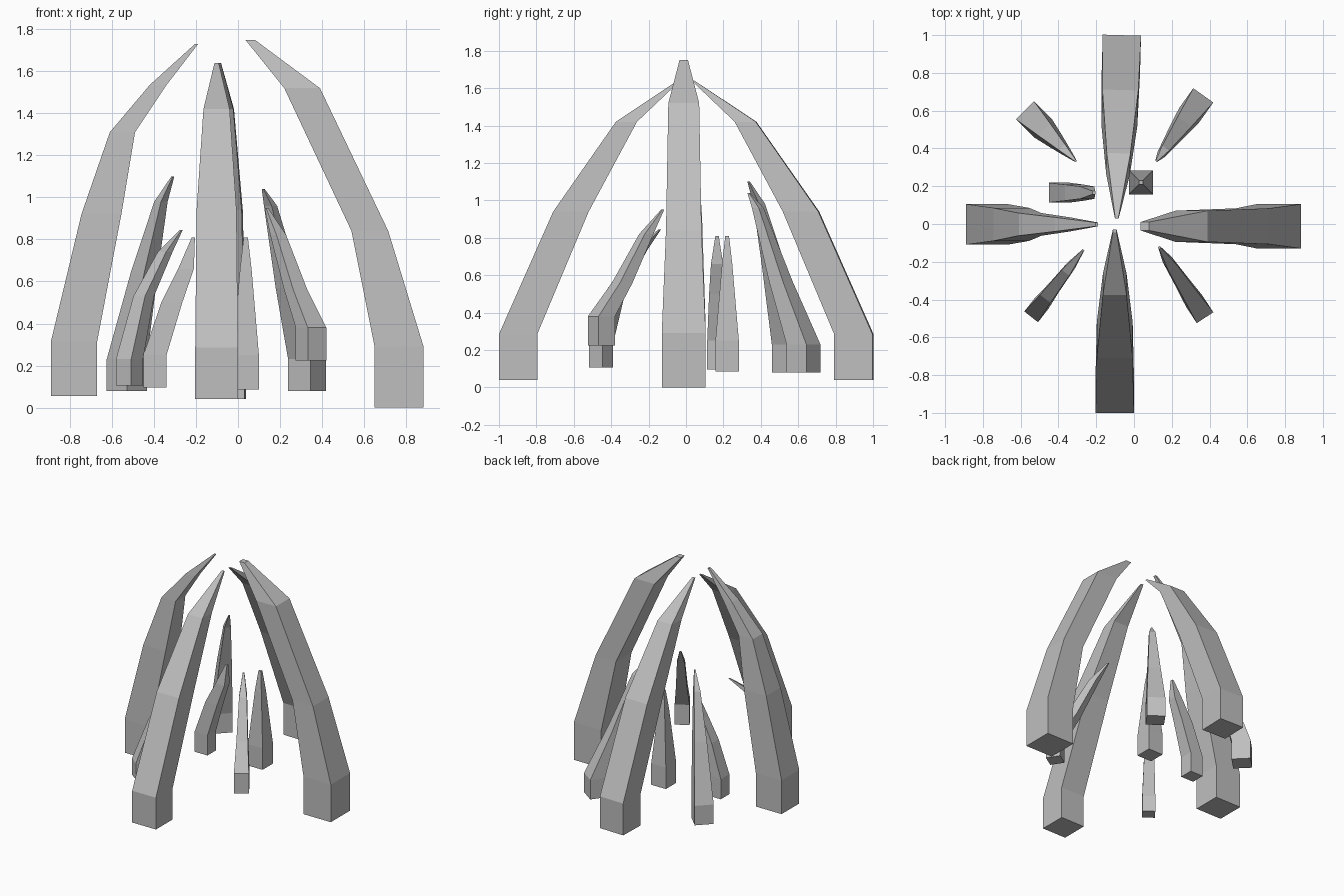
import bpy, bmesh
from math import radians
from mathutils import Matrix, Vector

cube = bpy.data.objects.get("Cube")
if cube:
    bpy.data.objects.remove(cube, do_unlink=True)

GREY = (0.52, 0.52, 0.52, 1.0)
stone = bpy.data.materials.new("stone grey")
stone.use_nodes = True
stone.diffuse_color = GREY
stone.node_tree.nodes["Principled BSDF"].inputs["Base Color"].default_value = GREY


def loft(name, origin, angle, base_z, rings):
    """Loft a four-sided claw through rings of (inner, outer, height, width).

    Inner and outer are distances from the origin along the outward angle."""
    inner, outer, _, width = rings[0]
    rings = [(inner, outer, base_z, width)] + rings
    turn = Matrix.Rotation(radians(angle), 3, "Z")
    bm = bmesh.new()
    loops = []
    for inner, outer, z, width in rings:
        half = width / 2
        corners = ((inner, -half), (outer, -half), (outer, half), (inner, half))
        loops.append([bm.verts.new(turn @ Vector((r, s, z)) + Vector((*origin, 0)))
                      for r, s in corners])
    for low, high in zip(loops, loops[1:]):
        for i in range(len(low)):
            j = (i + 1) % len(low)
            bm.faces.new((low[i], low[j], high[j], high[i]))
    bm.faces.new(reversed(loops[0]))
    bm.faces.new(loops[-1])
    bmesh.ops.recalc_face_normals(bm, faces=bm.faces)
    mesh = bpy.data.meshes.new(name)
    bm.to_mesh(mesh)
    bm.free()
    mesh.materials.append(stone)
    claw = bpy.data.objects.new(name, mesh)
    bpy.context.collection.objects.link(claw)
    return claw


def square_loft(name, origin, angle, base_z, rings):
    """Small claw with square rings of (distance, height, size)."""
    return loft(name, origin, angle, base_z,
                [(d - s / 2, d + s / 2, z, s) for d, z, s in rings])


# Four large claws curving in towards the middle
loft("large_claw_left", (0, -0.012), 0, 0, [
    (0.65, 0.883, 0.29, 0.235), (0.54, 0.715, 0.84, 0.19),
    (0.22, 0.39, 1.52, 0.165), (0.035, 0.08, 1.75, 0.045)])
loft("large_claw_right", (0, -0.002), 180, 0.055, [
    (0.67, 0.89, 0.315, 0.215), (0.555, 0.745, 0.92, 0.175),
    (0.49, 0.61, 1.31, 0.12), (0.34, 0.42, 1.535, 0.075),
    (0.19, 0.205, 1.73, 0.02)])
main_rings = [
    (0.795, 1.0, 0.285, 0.203), (0.52, 0.71, 0.94, 0.19),
    (0.262, 0.375, 1.42, 0.125), (0.03, 0.045, 1.64, 0.02)]
loft("large_claw_front", (-0.102, 0), 270, 0.04, main_rings)
loft("large_claw_back", (-0.092, 0), 88.4, 0.04, main_rings)

# Four small claws on the diagonals
square_loft("small_claw_back_right", (-0.31, 0.335), 135, 0.08, [
    (0.31, 0.23, 0.135), (0.19, 0.65, 0.09), (0.08, 0.98, 0.045), (0, 1.1, 0.01)])
square_loft("small_claw_back_left", (0.12, 0.335), 54.5, 0.08, [
    (0.36, 0.23, 0.13), (0.21, 0.57, 0.09), (0.06, 0.96, 0.045), (0, 1.04, 0.01)])
square_loft("small_claw_front_right", (-0.27, -0.14), 232, 0.105, [
    (0.4, 0.23, 0.092), (0.29, 0.53, 0.07), (0.125, 0.74, 0.05), (0, 0.845, 0.01)])
square_loft("small_claw_front_left", (0.135, -0.125), -57, 0.225, [
    (0.39, 0.38, 0.105), (0.257, 0.56, 0.08), (0.104, 0.82, 0.055), (0, 0.95, 0.012)])

# Two small inner claws, one bent and one upright
loft("inner_claw_right", (0, 0.166), 180, 0.095, [
    (0.34, 0.45, 0.25, 0.105), (0.265, 0.365, 0.5, 0.085),
    (0.21, 0.285, 0.66, 0.065), (0.205, 0.22, 0.81, 0.018)])
square_loft("inner_claw_upright", (0.037, 0.22), 0, 0.085, [
    (0, 0.25, 0.125), (0, 0.66, 0.055), (0, 0.81, 0.02)])
